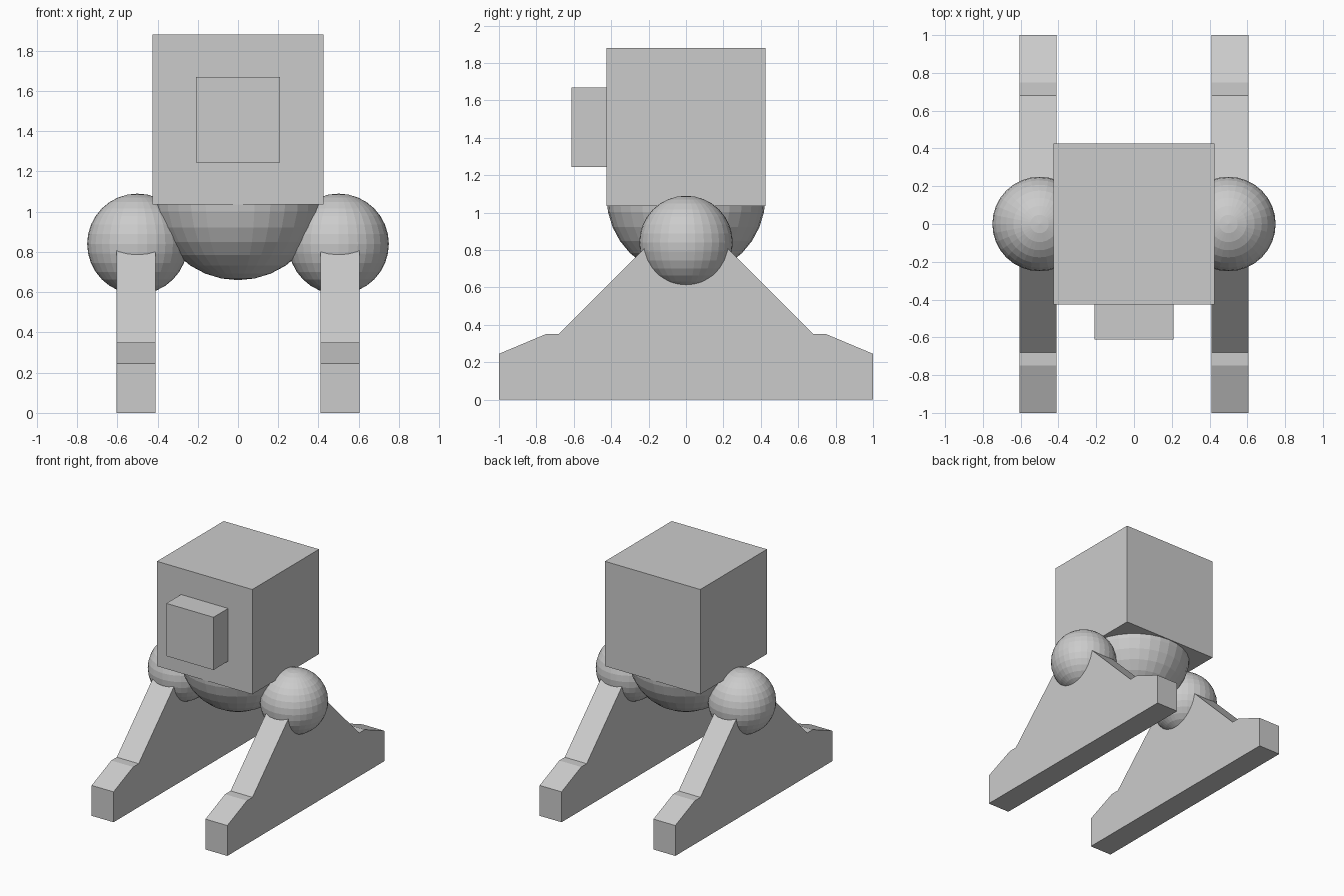
import bpy, bmesh
from mathutils import Matrix, Vector

if "Cube" in bpy.data.objects:
    bpy.data.objects.remove(bpy.data.objects["Cube"])


def finish(bm, name):
    bmesh.ops.recalc_face_normals(bm, faces=bm.faces)
    mesh = bpy.data.meshes.new(name)
    bm.to_mesh(mesh)
    bm.free()
    obj = bpy.data.objects.new(name, mesh)
    bpy.context.collection.objects.link(obj)
    return obj


def box(name, lo, hi):
    lo, hi = Vector(lo), Vector(hi)
    bm = bmesh.new()
    bmesh.ops.create_cube(bm, size=1, matrix=Matrix.Translation((lo + hi) / 2)
                          @ Matrix.Diagonal((*(hi - lo), 1)))
    return finish(bm, name)


def ball(name, centre, radius):
    bm = bmesh.new()
    bmesh.ops.create_uvsphere(bm, u_segments=32, v_segments=16, radius=radius,
                              matrix=Matrix.Translation(centre))
    return finish(bm, name)


def extruded_profile(name, profile, x0, x1):
    bm = bmesh.new()
    face = bm.faces.new([bm.verts.new((x0, y, z)) for y, z in profile])
    ext = bmesh.ops.extrude_face_region(bm, geom=[face], use_keep_orig=True)
    moved = [v for v in ext["geom"] if isinstance(v, bmesh.types.BMVert)]
    bmesh.ops.translate(bm, verts=moved, vec=(x1 - x0, 0, 0))
    return finish(bm, name)


# Head, front block and rounded belly
box("head", (-0.425, -0.425, 1.035), (0.425, 0.425, 1.88))
box("front_block", (-0.21, -0.612, 1.245), (0.21, -0.425, 1.67))
ball("belly", (0, 0, 1.085), 0.425)

# Legs: long foot with a triangular upper part reaching into the hip ball
half = [(1, 0), (1, 0.245), (0.75, 0.35), (0.68, 0.35)]
leg_profile = half + [(0, 1.03)] + [(-y, z) for y, z in reversed(half)]
for side, s in (("left", -1), ("right", 1)):
    ball(f"{side}_hip", (s * 0.5, 0, 0.84), 0.25)
    extruded_profile(f"{side}_leg", leg_profile, s * 0.41, s * 0.605)
